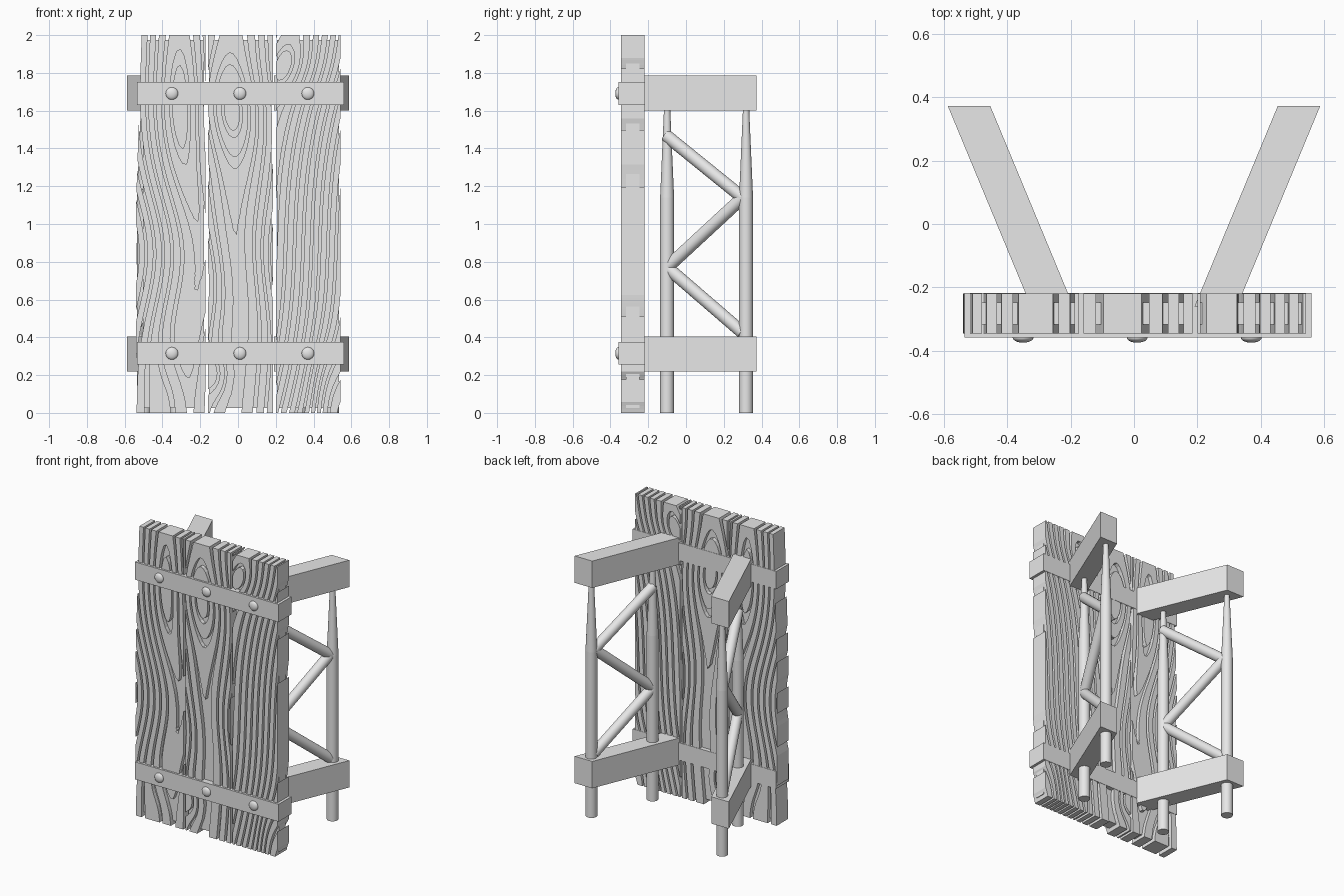
import bpy, bmesh, math
from math import exp, hypot, tanh, sin
from mathutils import Vector

cube = bpy.data.objects.get("Cube")
if cube:
    bpy.data.objects.remove(cube, do_unlink=True)

grey = bpy.data.materials.new("plain_grey")
grey.use_nodes = True
grey.diffuse_color = (0.8, 0.8, 0.8, 1)
grey.node_tree.nodes["Principled BSDF"].inputs["Base Color"].default_value = (0.8, 0.8, 0.8, 1)


def finish(name, bm, smooth=False):
    me = bpy.data.meshes.new(name)
    bm.to_mesh(me)
    bm.free()
    me.materials.append(grey)
    ob = bpy.data.objects.new(name, me)
    bpy.context.collection.objects.link(ob)
    if smooth:
        bpy.ops.object.select_all(action='DESELECT')
        ob.select_set(True)
        bpy.context.view_layer.objects.active = ob
        bpy.ops.object.shade_smooth_by_angle(angle=math.radians(40))
    return ob


def box(name, x, y, z, shear=0.0):
    """Box from ranges; shear slides x along with y."""
    bm = bmesh.new()
    bmesh.ops.create_cube(bm, size=1)
    for v in bm.verts:
        c = [r[0] + (r[1] - r[0]) * (k + 0.5) for r, k in zip((x, y, z), v.co)]
        v.co = (c[0] + shear * (c[1] - y[0]), c[1], c[2])
    return finish(name, bm)


def rod(name, a, b, r1, r2):
    """Round rod from a to b."""
    a, b = Vector(a), Vector(b)
    bm = bmesh.new()
    bmesh.ops.create_cone(bm, cap_ends=True, segments=24, radius1=r1, radius2=r2,
                          depth=(b - a).length)
    rot = Vector((0, 0, 1)).rotation_difference(b - a)
    for v in bm.verts:
        v.co = rot @ v.co + (a + b) / 2
    return finish(name, bm, True)


def bell(v, centre, width):
    return exp(-((v - centre) / width) ** 2)


# Wood grain: each function gives a ring distance, grooves follow its contours
def grain_right(x, z):
    cx = -0.31 + 0.11 * bell(z, 0.85, 0.4)
    return hypot(x - cx, 0.1 * tanh((z - 1.62) / 0.5)) + 0.07 * bell(x, -0.36, 0.1) * bell(z, 0, 0.3)


def grain_middle(x, z):
    cx = -0.03 + 0.05 * bell(z, 0.65, 0.35) + 0.012 * sin(6 * z)
    pinch = 1 + 0.35 * bell(z, 0.75, 0.3)
    return hypot((x - cx) * pinch, 0.13 * tanh((z - 1.6) / 0.32)) + 0.06 * bell(x, -0.12, 0.07) * bell(z, 0.2, 0.12)


def grain_left(x, z):
    cx = 0.235 - 0.14 * (1.84 - z) + 0.03 * sin(3.5 * z)
    return hypot(x - cx, 0.09 * tanh((z - 1.84) / 0.16)) + 0.05 * bell(x, 0.48, 0.09) * bell(z, 0.1, 0.25)


SPACING, GROOVE = 0.042, 0.3
PLANK_Y, PLANK_T = -0.2825, 0.125


def plank(name, x0, x1, grain, taper):
    bm = bmesh.new()
    bmesh.ops.create_grid(bm, x_segments=18, y_segments=76, size=0.5)
    bmesh.ops.triangulate(bm, faces=bm.faces[:])
    # Store the ring distance in y, then slice the sheet at every groove edge
    for v in bm.verts:
        z = (v.co.y + 0.5) * 2
        left = x0 + taper * max(0, (z - 1.1) / 0.9)
        x = left + (x1 - left) * (v.co.x + 0.5)
        v.co = (x, grain(x, z) / SPACING, z)
    top = max(v.co.y for v in bm.verts)
    for level in range(1, int(top) + 1):
        for cut in (level, level + GROOVE):
            bmesh.ops.bisect_plane(bm, geom=bm.verts[:] + bm.edges[:] + bm.faces[:], dist=1e-5,
                                   plane_co=(0, cut, 0), plane_no=(0, 1, 0))
    grooves = []
    for f in bm.faces:
        mid = sum(v.co.y for v in f.verts) / len(f.verts)
        if mid > 1 and mid % 1 < GROOVE:
            grooves.append(f)
    bmesh.ops.delete(bm, geom=grooves, context='FACES')
    for v in bm.verts:
        v.co.y = PLANK_Y
    bmesh.ops.recalc_face_normals(bm, faces=bm.faces[:])
    ob = finish(name, bm)
    mod = ob.modifiers.new("thickness", 'SOLIDIFY')
    mod.thickness = PLANK_T
    mod.offset = 0
    # Solid heart that forms the floor of the grooves
    box(name + "_core", (x0 + taper + 0.006, x1 - 0.006), (PLANK_Y - 0.035, PLANK_Y + 0.035), (0.025, 1.975))


plank("right_plank", -0.54, -0.173, grain_right, 0.03)
plank("middle_plank", -0.16, 0.184, grain_middle, 0)
plank("left_plank", 0.2, 0.542, grain_left, 0)

# Cross bands with domed bolts
for label, z0, z1 in (("lower", 0.255, 0.375), ("upper", 1.63, 1.752)):
    box(label + "_band", (-0.535, 0.56), (-0.358, -0.218), (z0, z1))
    for i in range(3):
        bm = bmesh.new()
        bmesh.ops.create_uvsphere(bm, u_segments=20, v_segments=12, radius=0.033)
        for v in bm.verts:
            v.co = (v.co.x - 0.35 + 0.36 * i, v.co.y * 0.5 - 0.358, v.co.z + (z0 + z1) / 2)
        finish(f"{label}_bolt_{i + 1}", bm, True)

# Splayed rear frames, one on each side
SPLAY, FRONT, REAR = 0.415, -0.10, 0.318
for side, s in (("left", 1), ("right", -1)):
    def at(y, z):
        return (s * (0.275 + SPLAY * (y + 0.22)), y, z)

    for label, z0, z1 in (("lower", 0.22, 0.405), ("upper", 1.6, 1.785)):
        box(f"{side}_{label}_beam", (s * 0.258 - 0.067, s * 0.258 + 0.067),
            (-0.26, 0.373), (z0, z1), s * SPLAY)
    for label, y in (("front", FRONT), ("rear", REAR)):
        rod(f"{side}_{label}_post", at(y, 0), at(y, 1.14), 0.037, 0.037)
        rod(f"{side}_{label}_post_tip", at(y, 1.14), at(y, 1.62), 0.037, 0.016)
    zigzag = [(0.3, 0.425), (FRONT, 0.77), (0.3, 1.14), (FRONT - 0.005, 1.468)]
    for i in range(3):
        rod(f"{side}_brace_{i + 1}", at(*zigzag[i]), at(*zigzag[i + 1]), 0.034, 0.034)
